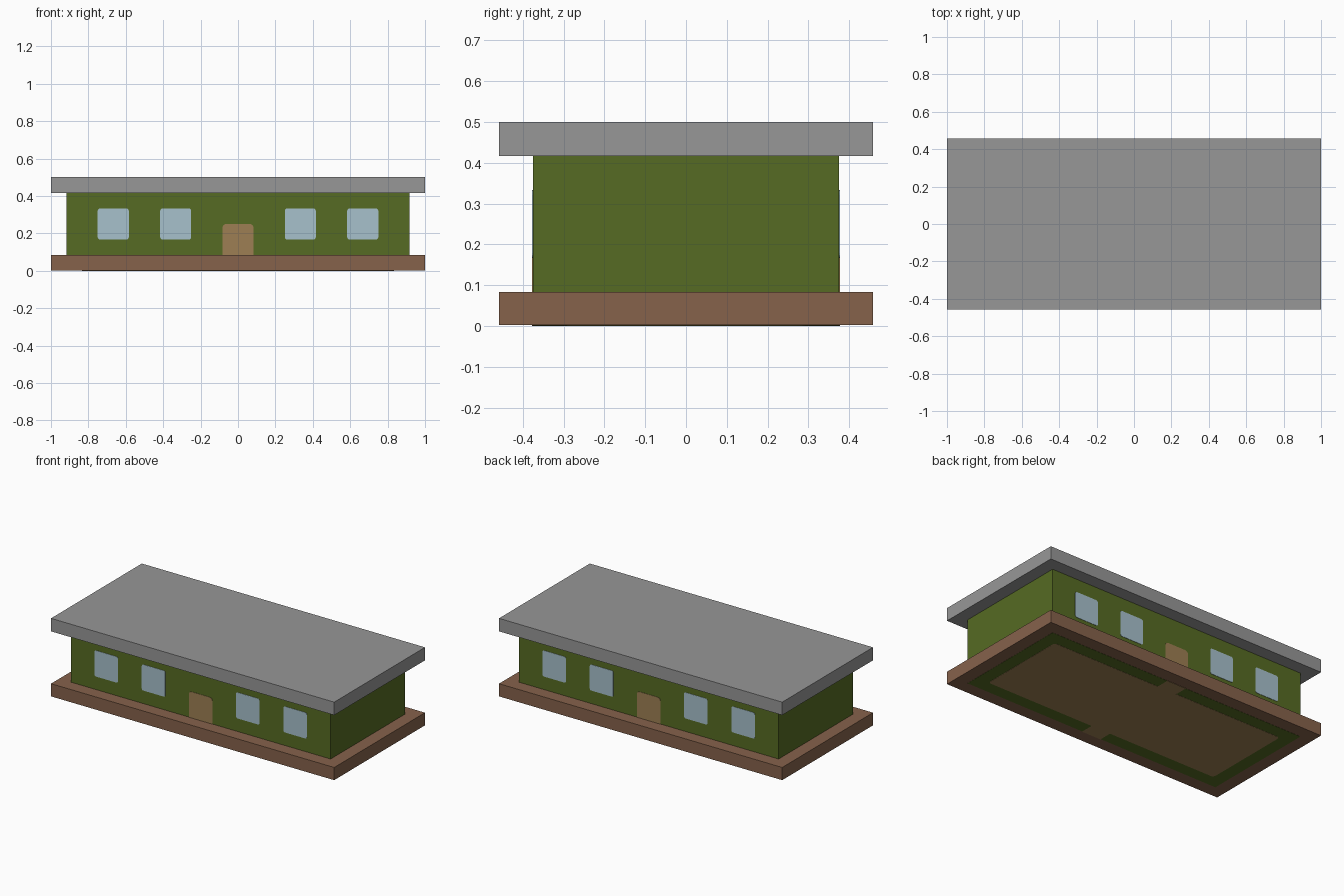
import bpy
import bmesh
from mathutils import Vector

default = bpy.data.objects.get("Cube")
if default:
    bpy.data.objects.remove(default, do_unlink=True)


def material(name, srgb):
    """Make a flat material from a 0-255 screen colour."""
    colour = [((c / 255 + 0.055) / 1.055) ** 2.4 for c in srgb] + [1.0]
    mat = bpy.data.materials.new(name)
    mat.use_nodes = True
    mat.diffuse_color = colour
    mat.node_tree.nodes["Principled BSDF"].inputs["Base Color"].default_value = colour
    return mat


def box(name, low, high, mat, axis=None, radius=0.0):
    """Box between two corners; edges along the given axis may be rounded."""
    low, high = Vector(low), Vector(high)
    bm = bmesh.new()
    bmesh.ops.create_cube(bm, size=1)
    for v in bm.verts:
        v.co = (low + high) / 2 + v.co * (high - low)
    if axis is not None:
        edges = [e for e in bm.edges
                 if abs(e.verts[0].co[axis] - e.verts[1].co[axis]) > 1e-4]
        bmesh.ops.bevel(bm, geom=edges, offset=radius, segments=4,
                        profile=0.5, affect='EDGES')
    mesh = bpy.data.meshes.new(name)
    bm.to_mesh(mesh)
    bm.free()
    mesh.materials.append(mat)
    obj = bpy.data.objects.new(name, mesh)
    bpy.context.collection.objects.link(obj)
    return obj


brown = material("brown_base", (134, 98, 75))
green = material("green_wall", (86, 107, 35))
grey = material("grey_roof", (151, 151, 151))
tan = material("tan_door", (157, 127, 83))
glass = material("pale_blue_glass", (167, 193, 204))

LENGTH, DEPTH = 1.0, 0.458        # half sizes of base and roof
WALL_X, WALL_Y = 0.917, 0.375     # half sizes of the walls
LIFT = 0.002                      # stand-off of flush parts

# Base, walls reaching down through it, and flat roof
box("base", (-LENGTH, -DEPTH, LIFT), (LENGTH, DEPTH, 0.083), brown)
box("walls", (-WALL_X, -WALL_Y, LIFT / 2), (WALL_X, WALL_Y, 0.42), green)
box("roof", (-LENGTH, -DEPTH, 0.417), (LENGTH, DEPTH, 0.5), grey)

# Floor of the room, seen from underneath
box("floor", (-0.833, -0.292, 0), (0.833, 0.292, 0.08), tan, 2, 0.02)

# Doorway running through the house from front to back
box("doors", (-0.083, -WALL_Y - LIFT, 0), (0.083, WALL_Y + LIFT, 0.25), tan, 1, 0.02)

# Windows on the front and back
for side, y in (("front", -WALL_Y), ("back", WALL_Y)):
    for number, x in enumerate((-0.667, -0.333, 0.333, 0.667), 1):
        box(f"{side}_window_{number}", (x - 0.083, y - LIFT, 0.167),
            (x + 0.083, y + LIFT, 0.333), glass, 1, 0.012)
